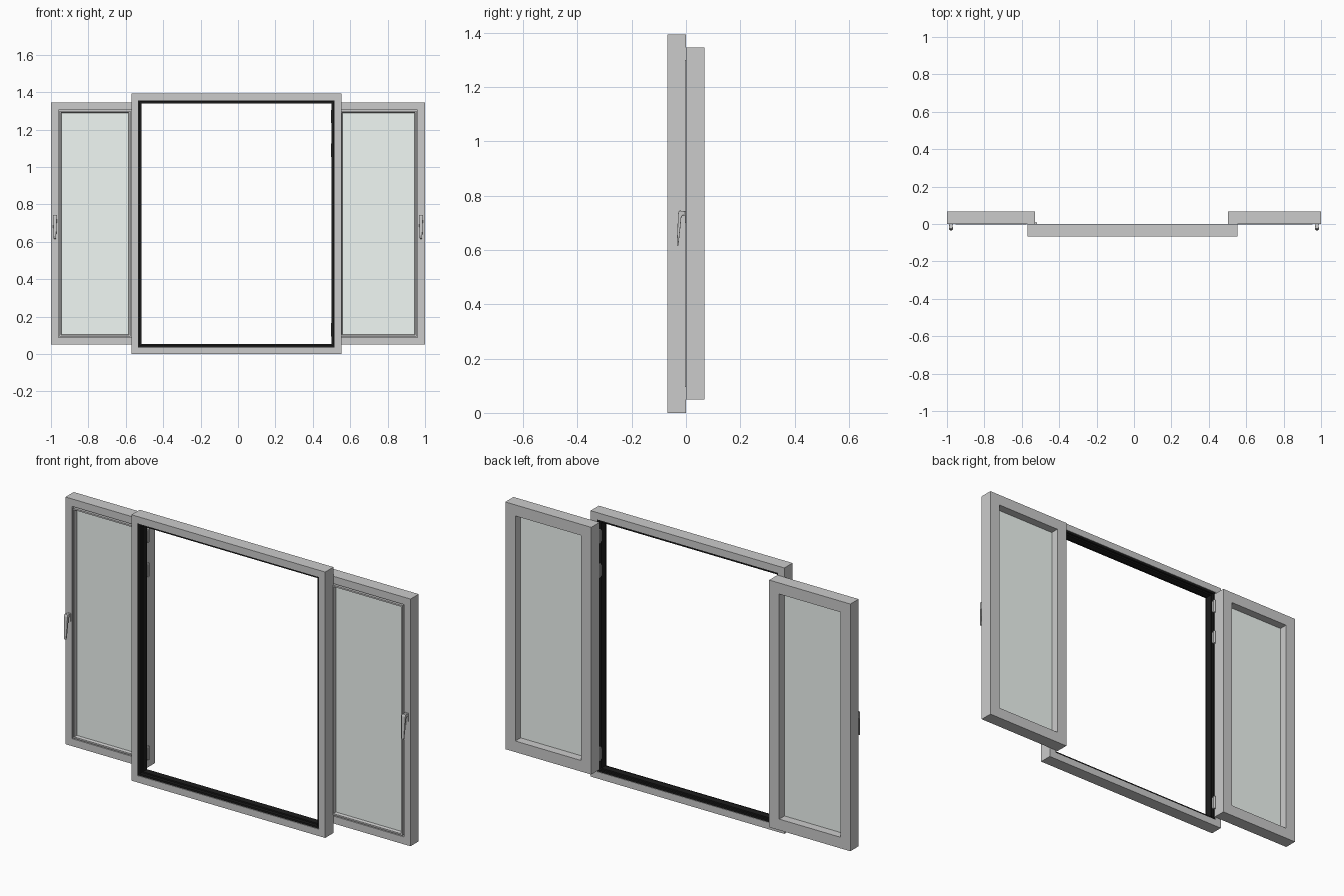
import bpy, bmesh
from mathutils import Vector

if "Cube" in bpy.data.objects:
    bpy.data.objects.remove(bpy.data.objects["Cube"])


def material(name, color):
    m = bpy.data.materials.new(name)
    m.diffuse_color = color
    m.use_nodes = True
    m.node_tree.nodes["Principled BSDF"].inputs["Base Color"].default_value = m.diffuse_color
    return m


BLACK = material("black_rubber", (0.012, 0.012, 0.012, 1))
GLASS = material("pale_glass", (0.88, 0.94, 0.91, 1))


def finish(bm, name, mat=None):
    bmesh.ops.recalc_face_normals(bm, faces=bm.faces)
    me = bpy.data.meshes.new(name)
    bm.to_mesh(me)
    bm.free()
    ob = bpy.data.objects.new(name, me)
    bpy.context.collection.objects.link(ob)
    if mat:
        me.materials.append(mat)
    return ob


def mitred_frame(name, x0, x1, z0, z1, profile, mat=None):
    """Sweep a closed (inset, y) profile round a rectangle with mitred corners."""
    bm = bmesh.new()
    rings = []
    for x, z, sx, sz in ((x0, z0, 1, 1), (x1, z0, -1, 1), (x1, z1, -1, -1), (x0, z1, 1, -1)):
        rings.append([bm.verts.new((x + sx * i, y, z + sz * i)) for i, y in profile])
    n = len(profile)
    for a in range(4):
        p, q = rings[a], rings[(a + 1) % 4]
        for k in range(n):
            j = (k + 1) % n
            bm.faces.new((p[k], p[j], q[j], q[k]))
    return finish(bm, name, mat)


def box(name, lo, hi, mat=None, bevel=0):
    lo, hi = Vector(lo), Vector(hi)
    bm = bmesh.new()
    bmesh.ops.create_cube(bm, size=1)
    for v in bm.verts:
        v.co = (lo + hi) / 2 + v.co * (hi - lo)
    if bevel:
        bmesh.ops.bevel(bm, geom=bm.edges[:], offset=bevel, segments=2, affect='EDGES', profile=0.5)
    return finish(bm, name, mat)


def cylinder(name, x, y, z, radius, height):
    bm = bmesh.new()
    bmesh.ops.create_cone(bm, cap_ends=True, segments=16, radius1=radius, radius2=radius, depth=height)
    bmesh.ops.translate(bm, verts=bm.verts, vec=(x, y, z))
    return finish(bm, name)


def handle(name, x):
    # Side profile of neck and tapering lever: (y, z, half width) pairs, front then back
    front = [(0.0, 0.742, 0.008), (-0.025, 0.745, 0.011), (-0.029, 0.735, 0.011),
             (-0.031, 0.68, 0.009), (-0.034, 0.617, 0.006)]
    back = [(0.0, 0.726, 0.008), (-0.012, 0.728, 0.009), (-0.017, 0.722, 0.010),
            (-0.021, 0.68, 0.009), (-0.028, 0.616, 0.006)]
    bm = bmesh.new()
    rows = []
    for f, b in zip(front, back):
        rows.append([bm.verts.new((x + s * p[2], p[0], p[1]))
                     for p, s in ((f, -1), (f, 1), (b, 1), (b, -1))])
    for p, q in zip(rows, rows[1:]):
        for k in range(4):
            bm.faces.new((p[k], p[(k + 1) % 4], q[(k + 1) % 4], q[k]))
    bm.faces.new(rows[0])
    bm.faces.new(rows[-1])
    ob = finish(bm, name)
    mod = ob.modifiers.new("soft_edges", 'BEVEL')
    mod.width, mod.segments = 0.002, 2
    # Base plate
    box(name + "_plate", (x - 0.010, -0.003, 0.70), (x + 0.010, 0.002, 0.744), bevel=0.001)


# Fixed outer frame with black inner seal
FX0, FX1, TOP = -0.57, 0.553, 1.393
mitred_frame("outer_frame", FX0, FX1, 0, TOP,
             [(0, -0.068), (0.036, -0.068), (0.036, 0), (0, 0)])
mitred_frame("inner_seal", FX0, FX1, 0, TOP,
             [(0.035, -0.064), (0.046, -0.064), (0.046, -0.048), (0.053, -0.048),
              (0.053, -0.014), (0.046, -0.014), (0.046, -0.003), (0.035, -0.003)], BLACK)

# Two sashes standing behind the frame, each with rim, groove, bead and pane
SZ0, SZ1 = 0.05, 1.345
SASH = [(0, 0), (0.039, 0), (0.039, 0.016), (0.045, 0.016), (0.045, -0.003),
        (0.053, -0.003), (0.056, 0.014), (0.058, 0.018), (0.058, 0.068), (0, 0.068)]
for side, x0, x1, hx, jamb, s in (("left", -1.0, -0.53, -0.979, -0.524, 1),
                                  ("right", 0.502, 1.0, 0.978, 0.504, -1)):
    mitred_frame(side + "_sash", x0, x1, SZ0, SZ1, SASH)
    box(side + "_glass", (x0 + 0.05, 0.014, SZ0 + 0.05), (x1 - 0.05, 0.024, SZ1 - 0.05), GLASS)
    handle(side + "_handle", hx)
    # Hinges along the jamb
    for k, z in enumerate((1.27, 1.09, 0.13)):
        y = 0.004 if s > 0 else -0.005
        cylinder(f"{side}_hinge_barrel_{k}", jamb, y, z, 0.006, 0.07)
        box(f"{side}_hinge_leaf_{k}", (jamb - 0.004, y - 0.012, z - 0.03), (jamb + 0.004, y, z + 0.03))
